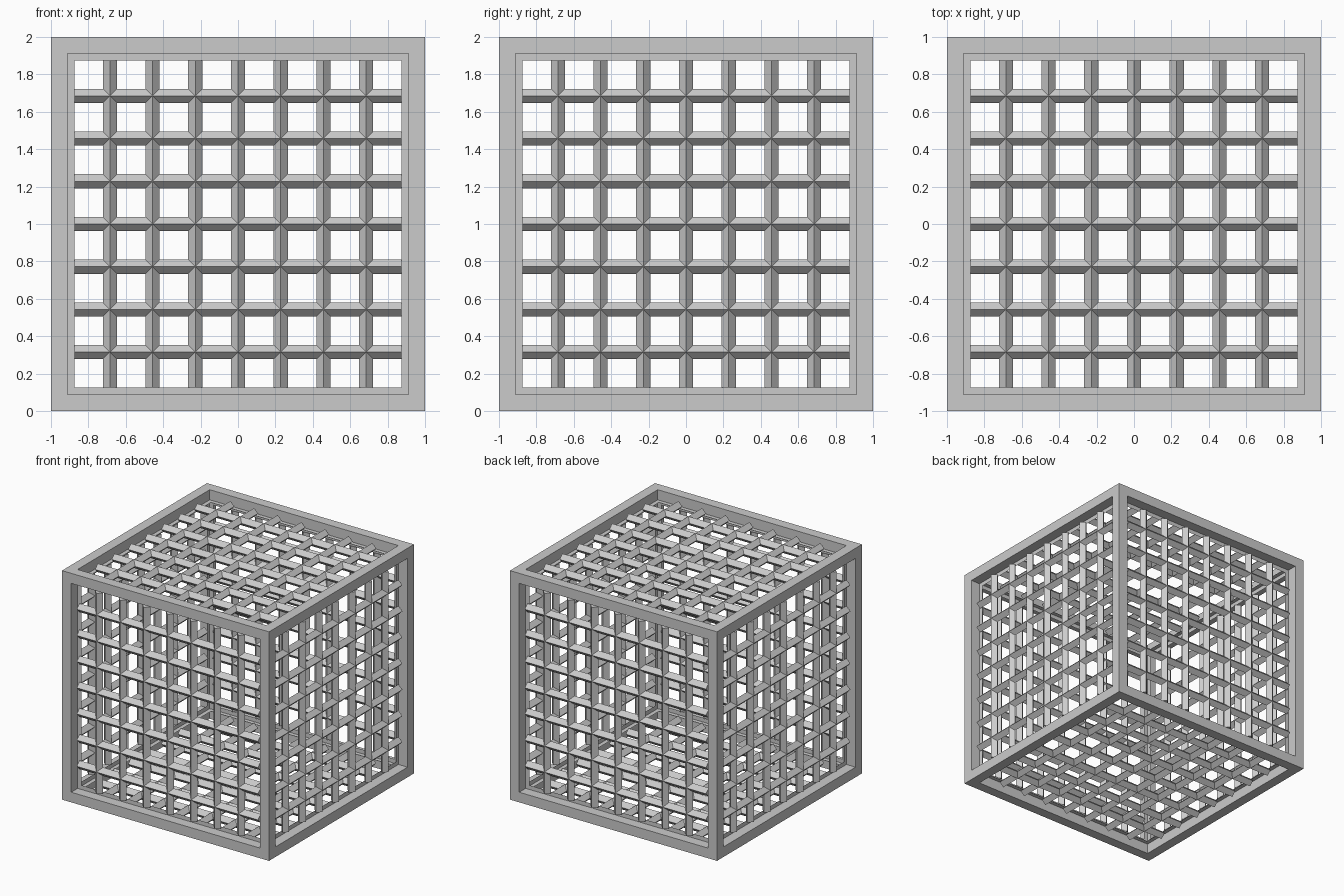
import bpy
import bmesh
from math import radians
from mathutils import Matrix, Vector

cube = bpy.data.objects.get("Cube")
if cube:
    bpy.data.objects.remove(cube, do_unlink=True)

BEAM = 0.125            # thickness of the square frame beams
SPAN = 2 - 2 * BEAM     # clear opening between beams
PITCH = 0.2285          # distance between neighbouring bars
RADIUS = 0.0375         # half diagonal of a diamond bar
CENTRE = Vector((0, 0, 1))

grey = bpy.data.materials.new("light_grey")
grey.use_nodes = True
color = (0.6, 0.6, 0.6, 1)
grey.diffuse_color = color
grey.node_tree.nodes["Principled BSDF"].inputs["Base Color"].default_value = color


def to_mesh(bm, name):
    mesh = bpy.data.meshes.new(name)
    bm.to_mesh(mesh)
    bm.free()
    mesh.materials.append(grey)
    return mesh


def add_object(name, mesh, matrix):
    obj = bpy.data.objects.new(name, mesh)
    obj.matrix_world = matrix
    bpy.context.collection.objects.link(obj)


# Outer frame: inset every side of a cube, sink the openings, then open them
bm = bmesh.new()
bmesh.ops.create_cube(bm, size=2)
openings = bm.faces[:]
bmesh.ops.inset_individual(bm, faces=openings, thickness=BEAM)
bmesh.ops.inset_individual(bm, faces=openings, thickness=0, depth=-BEAM)
bmesh.ops.delete(bm, geom=openings, context="FACES")
bmesh.ops.remove_doubles(bm, verts=bm.verts[:], dist=0.001)
add_object("cube_frame", to_mesh(bm, "cube_frame"), Matrix.Translation(CENTRE))

# Grille panel: seven diamond bars each way, crossing in one plane
bm = bmesh.new()
for i in range(-3, 4):
    for axis, offset in (("X", (i * PITCH, 0, 0)), ("Y", (0, i * PITCH, 0))):
        matrix = Matrix.Translation(offset) @ Matrix.Rotation(radians(90), 4, axis)
        bmesh.ops.create_cone(bm, cap_ends=True, segments=4, radius1=RADIUS,
                              radius2=RADIUS, depth=SPAN, matrix=matrix)
panel = to_mesh(bm, "grille_panel")

# One panel in the middle of the beam depth on each side
sides = {"top": (0, "X"), "bottom": (180, "X"), "front": (90, "X"),
         "back": (-90, "X"), "left": (90, "Y"), "right": (-90, "Y")}
for side, (angle, axis) in sides.items():
    matrix = (Matrix.Translation(CENTRE)
              @ Matrix.Rotation(radians(angle), 4, axis)
              @ Matrix.Translation((0, 0, 1 - BEAM / 2)))
    add_object(side + "_grille", panel, matrix)
